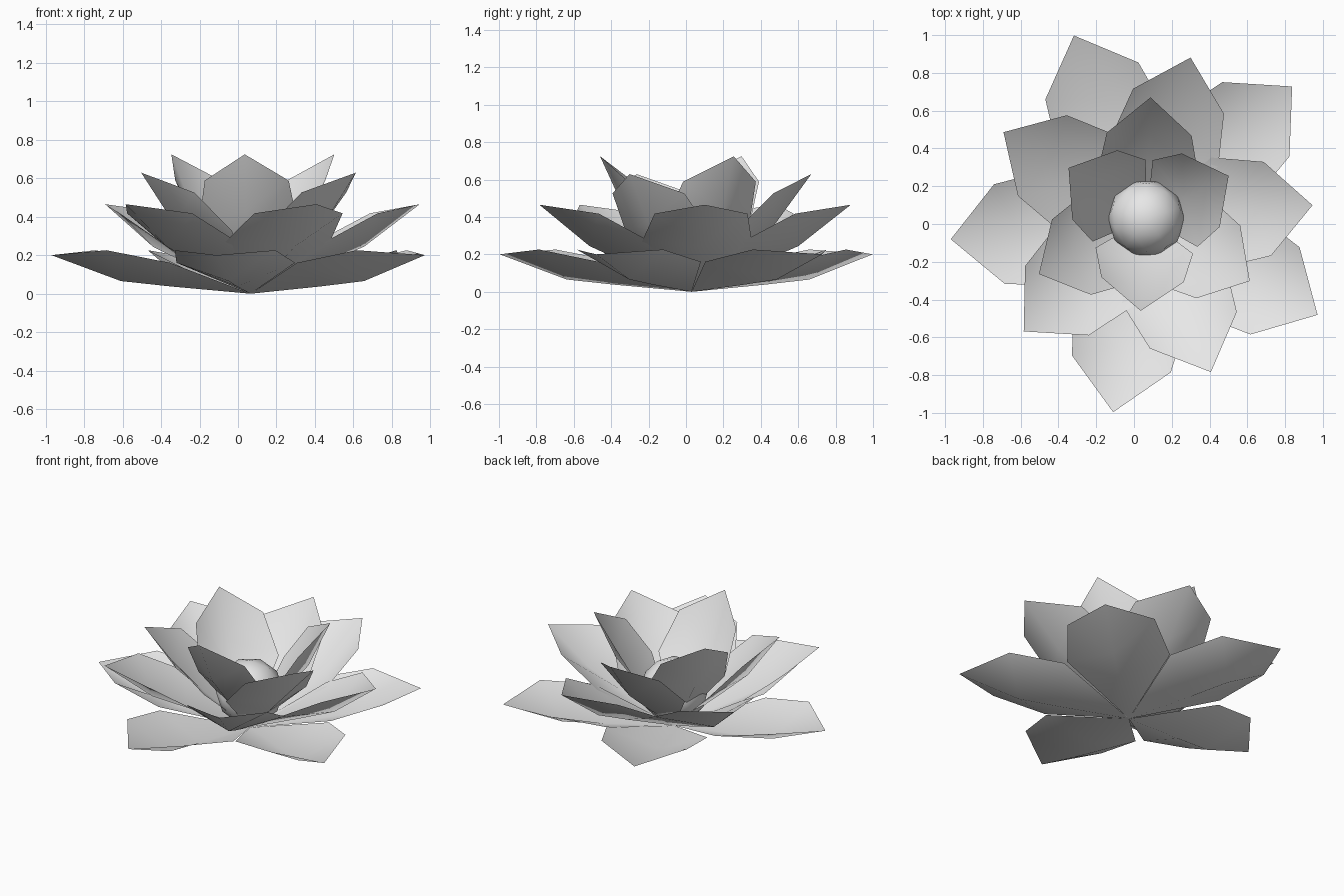
import bpy, bmesh
from math import radians
from mathutils import Matrix, Vector

default_cube = bpy.data.objects.get("Cube")
if default_cube:
    bpy.data.objects.remove(default_cube, do_unlink=True)

CENTRE = Vector((0.065, 0.03, 0))

grey = bpy.data.materials.new("pale_grey")
grey.use_nodes = True
grey.diffuse_color = (0.8, 0.8, 0.8, 1)
grey.node_tree.nodes["Principled BSDF"].inputs["Base Color"].default_value = (0.8, 0.8, 0.8, 1)


def finish(bm, name):
    """Turn a bmesh into a smooth grey object."""
    bmesh.ops.recalc_face_normals(bm, faces=bm.faces)
    mesh = bpy.data.meshes.new(name)
    for face in bm.faces:
        face.smooth = True
    bm.to_mesh(mesh)
    bm.free()
    mesh.materials.append(grey)
    obj = bpy.data.objects.new(name, mesh)
    bpy.context.collection.objects.link(obj)
    return obj


def petal(name, length, lift, heading):
    """A cupped petal of unit length along x, tilted up and turned outwards."""
    bm = bmesh.new()
    base, rib_low, rib_high, tip = [bm.verts.new(p) for p in
        ((0, 0, 0), (0.4, 0, -0.04), (0.64, 0, -0.06), (1, 0, 0))]
    for side in (-1, 1):
        wide = bm.verts.new((0.45, side * 0.295, 0.068))
        corner = bm.verts.new((0.765, side * 0.25, 0.07))
        for face in ((base, rib_low, wide),
                     (rib_low, rib_high, corner, wide),
                     (rib_high, tip, corner)):
            bm.faces.new(face if side > 0 else face[::-1])
    bm.transform(Matrix.Translation(CENTRE)
                 @ Matrix.Rotation(radians(heading), 4, "Z")
                 @ Matrix.Rotation(radians(-lift), 4, "Y")
                 @ Matrix.Scale(length, 4))
    finish(bm, name)


# Petal rings: name, petal length, upward tilt, headings
rings = [
    ("outer_petal", 1.06, 10.9, (111.6, 42.1, -29.4, -99.7, -173.9)),
    ("middle_petal", 0.998, 27.8, (74.6, 4.5, -67.2, -137.3, 148.9)),
    ("inner_petal", 0.898, 44.5, (88, -31.2, -152.6)),
    ("core_petal", 0.875, 55.9, (27.3, 147, -93.5)),
]
for name, length, lift, headings in rings:
    for number, heading in enumerate(headings, 1):
        petal(f"{name}_{number}", length, lift, heading)

# Round seed head
bm = bmesh.new()
bmesh.ops.create_icosphere(bm, subdivisions=2, radius=0.205)
bm.transform(Matrix.Translation(CENTRE + Vector((0, 0, 0.24)))
             @ Matrix.Rotation(radians(18), 4, "Z"))
finish(bm, "seed_head")
